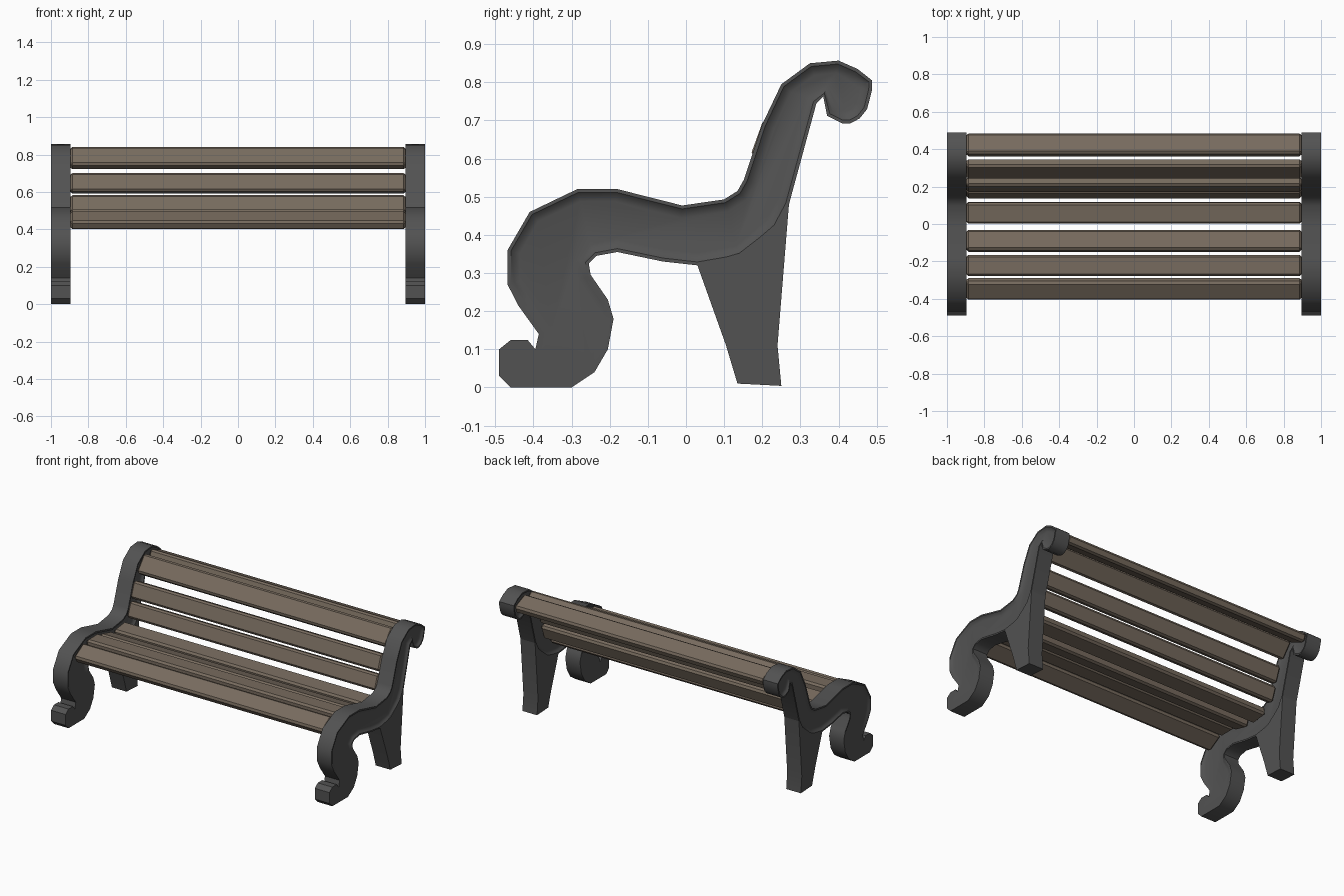
import bpy, bmesh, math
from mathutils import Vector

if "Cube" in bpy.data.objects:
    bpy.data.objects.remove(bpy.data.objects["Cube"])


def material(name, rgb):
    m = bpy.data.materials.new(name)
    m.diffuse_color = (*rgb, 1)
    m.use_nodes = True
    m.node_tree.nodes["Principled BSDF"].inputs["Base Color"].default_value = m.diffuse_color
    return m


iron = material("dark_iron", (0.085, 0.085, 0.085))
wood = material("brown_wood", (0.185, 0.147, 0.112))


def extrude_profile(name, pts, x0, x1, mat, recess=False):
    """Prism from a (y, z) outline, running along x."""
    bm = bmesh.new()
    face = bm.faces.new([bm.verts.new((x0, y, z)) for y, z in pts])
    ext = bmesh.ops.extrude_face_region(bm, geom=[face])
    verts = [v for v in ext["geom"] if isinstance(v, bmesh.types.BMVert)]
    bmesh.ops.translate(bm, verts=verts, vec=(x1 - x0, 0, 0))
    bmesh.ops.recalc_face_normals(bm, faces=bm.faces[:])
    if recess:
        # Hollowed cheeks behind a thin rim, fading out towards the foot
        caps = [f for f in bm.faces if abs(f.normal.x) > 0.9]
        for thickness, depth in ((0.009, 0), (0.01, -0.009), (0.014, -0.004)):
            bmesh.ops.inset_individual(bm, faces=caps, thickness=thickness, depth=depth)
        for v in bm.verts:
            side = x1 if v.co.x > (x0 + x1) / 2 else x0
            fade = min(max((v.co.z - 0.12) / 0.2, 0), 1)
            v.co.x = side + (v.co.x - side) * fade
    mesh = bpy.data.meshes.new(name)
    bm.to_mesh(mesh)
    bm.free()
    ob = bpy.data.objects.new(name, mesh)
    bpy.context.collection.objects.link(ob)
    mesh.materials.append(mat)
    return ob


def mirrored(ob):
    ob.modifiers.new("mirror", "MIRROR").use_axis[0] = True
    ob.data.shade_smooth()
    ob.data.set_sharp_from_angle(angle=math.radians(38))


# Scrolled side frame: foot, front curve, seat, back, top scroll, underside
frame = [(-0.30, 0), (-0.46, 0), (-0.49, 0.03), (-0.49, 0.10), (-0.46, 0.124),
         (-0.415, 0.124), (-0.395, 0.10), (-0.386, 0.14), (-0.44, 0.215),
         (-0.468, 0.27), (-0.468, 0.36), (-0.41, 0.46), (-0.285, 0.52),
         (-0.18, 0.52), (-0.01, 0.477), (0.10, 0.493), (0.135, 0.515),
         (0.152, 0.545), (0.20, 0.69), (0.25, 0.795), (0.325, 0.85),
         (0.40, 0.857), (0.45, 0.835), (0.488, 0.805), (0.488, 0.78),
         (0.475, 0.73), (0.455, 0.705), (0.43, 0.692), (0.41, 0.692),
         (0.37, 0.712), (0.36, 0.763), (0.342, 0.745), (0.27, 0.48),
         (0.238, 0.42), (0.145, 0.34), (0.03, 0.32), (-0.06, 0.33),
         (-0.18, 0.355), (-0.235, 0.345), (-0.255, 0.325), (-0.25, 0.295),
         (-0.205, 0.23), (-0.19, 0.18), (-0.205, 0.10), (-0.24, 0.04)]
mirrored(extrude_profile("side_frame", frame, 0.895, 1.0, iron, recess=True))

# Straight tapered rear leg
leg = [(0.03, 0.32), (0.105, 0.11), (0.135, 0.01), (0.25, 0.004), (0.24, 0.11),
       (0.27, 0.48), (0.238, 0.428), (0.14, 0.352)]
mirrored(extrude_profile("rear_leg", leg, 0.895, 1.0, iron))

# Slats: upper surface from (y, z) to (y, z), thickness goes into the frame
slats = [("seat_slat", (-0.41, 0.442), (-0.312, 0.502)),
         ("seat_slat", (-0.278, 0.505), (-0.165, 0.505)),
         ("seat_slat", (-0.138, 0.492), (-0.028, 0.463)),
         ("seat_slat", (0.0, 0.463), (0.113, 0.478)),
         ("back_slat", (0.133, 0.493), (0.167, 0.587)),
         ("back_slat", (0.168, 0.605), (0.204, 0.705)),
         ("back_slat", (0.235, 0.748), (0.310, 0.843)),
         ("top_slat", (0.378, 0.845), (0.488, 0.80))]
THICK = 0.055
for i, (name, a, b) in enumerate(slats):
    a, b = Vector(a), Vector(b)
    d = (b - a).normalized()
    n = Vector((d.y, -d.x)) * THICK
    ob = extrude_profile(f"{name}_{i + 1}", [a, b, b + n, a + n], -0.897, 0.897, wood)
    bev = ob.modifiers.new("bevel", "BEVEL")
    bev.width = 0.012
    bev.segments = 1
